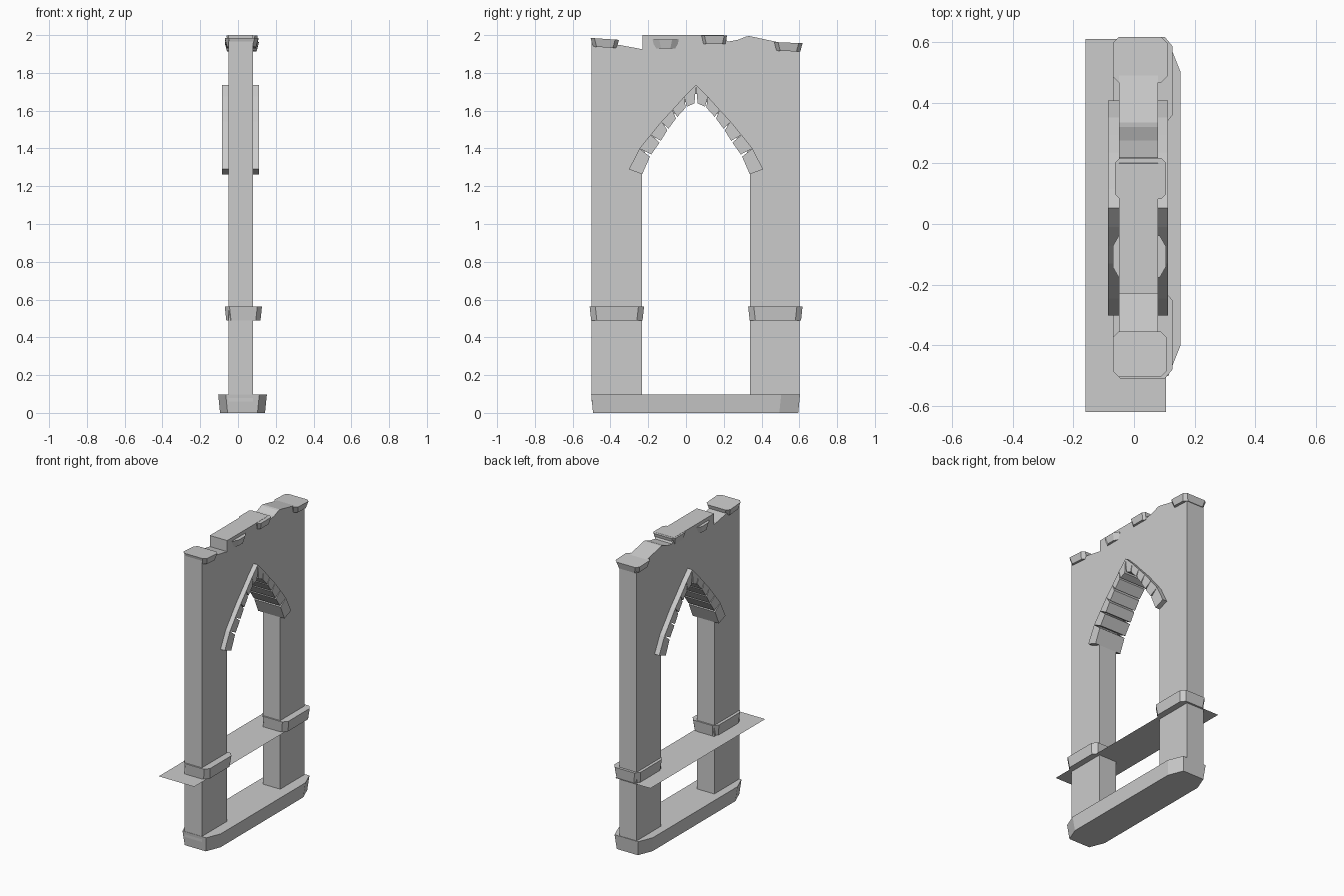
import bpy, bmesh

if "Cube" in bpy.data.objects:
    bpy.data.objects.remove(bpy.data.objects["Cube"])

MID = 0.053  # centre line of the arch in y


def make(name, verts, faces):
    me = bpy.data.meshes.new(name)
    me.from_pydata(verts, [], faces)
    bm = bmesh.new()
    bm.from_mesh(me)
    if len(bm.faces) > 1:
        bmesh.ops.recalc_face_normals(bm, faces=bm.faces)
    bm.to_mesh(me)
    bm.free()
    ob = bpy.data.objects.new(name, me)
    bpy.context.collection.objects.link(ob)
    return ob


def loft(name, a, b):
    """Closed solid between two matching outlines."""
    n = len(a)
    sides = [(i, (i + 1) % n, n + (i + 1) % n, n + i) for i in range(n)]
    return make(name, a + b, [tuple(range(n)), tuple(range(n, 2 * n))] + sides)


def prism(name, profile, x0, x1):
    return loft(name, [(x0, y, z) for y, z in profile], [(x1, y, z) for y, z in profile])


def block(name, x0, x1, y0, y1, z0, z1, cx, cy, inset=0.008, tilt=0.0):
    """Worn stone: chamfered corners, narrower at the bottom, slightly tilted top."""
    def ring(d, z, t):
        a, b, c, e = x0 + d, x1 - d, y0 + d, y1 - d
        pts = [(a + cx, c), (b - cx, c), (b, c + cy), (b, e - cy),
               (b - cx, e), (a + cx, e), (a, e - cy), (a, c + cy)]
        m, h = (y0 + y1) / 2, (y1 - y0) / 2
        return [(x, y, z - t * (y - m) / h) for x, y in pts]
    return loft(name, ring(inset, z0, tilt), ring(0, z1, tilt))


# Arch curves, left half, from springing to apex
outer = [(-.302, 1.29), (-.246, 1.40), (-.188, 1.472), (-.130, 1.543),
         (-.072, 1.605), (-.010, 1.674), (MID, 1.737)]
inner = [(-.232, 1.263), (-.188, 1.363), (-.136, 1.436), (-.096, 1.50),
         (-.050, 1.563), (.002, 1.62), (.048, 1.64)]

# Wall with broken top edge and arched opening
top = [(.6, 1.945), (.50, 1.96), (.335, 1.995), (.32, 1.993), (.295, 1.983),
       (.275, 1.975), (.22, 1.965), (.2, 2.0), (-.23, 2.0), (-.23, 1.925), (-.5, 1.975)]
arch = [(-.232, .06), (-.232, 1.27)]
arch += [((o[0] + i[0]) / 2, (o[1] + i[1]) / 2) for o, i in zip(outer[1:-1], inner[1:-1])]
arch_r = [(2 * MID - y, z) for y, z in reversed(arch)]
prism("wall", [(-.5, .06)] + arch + [(MID, 1.69)] + arch_r + [(.6, .06)] + top, -.05, .08)

# Arch stones with thin gaps on the inner side
for side in (1, -1):
    for k in range(6):
        o0, o1, i0, i1 = outer[k], outer[k + 1], inner[k], inner[k + 1]
        g = 0.07 if k else 0.0
        j0 = tuple(p + (q - p) * g for p, q in zip(i0, i1))
        j1 = tuple(q + (p - q) * 0.07 for p, q in zip(i0, i1))
        quad = [o0, o1, j1, j0]
        if side < 0:
            quad = [(2 * MID - y, z) for y, z in quad]
        prism("arch_stone", quad, -.085, .112)

# Bands around the posts
block("left_band", -.07, .127, -.51, -.222, .49, .563, .025, .03)
block("right_band", -.07, .127, .329, .617, .49, .563, .025, .03)

# Stones along the broken top
block("cap_stone", -.07, .108, -.505, -.355, 1.935, 1.98, .02, .02, .012, .005)
block("cap_stone", -.07, .105, -.177, -.038, 1.93, 1.977, .02, .035, .01)
block("cap_stone", -.062, .105, .082, .218, 1.954, 1.999, .015, .015, .01)
block("cap_stone", -.07, .11, .467, .617, 1.915, 1.96, .02, .02, .012, .003)

# Base slab
block("base", -.105, .153, -.502, .604, 0.0, .098, .04, .1, .01)

# Thin sheet crossing the opening
make("sheet", [(-.16, -.62, .487), (.105, -.62, .487), (.105, .61, .487), (-.16, .61, .487)],
     [(0, 1, 2, 3)])
